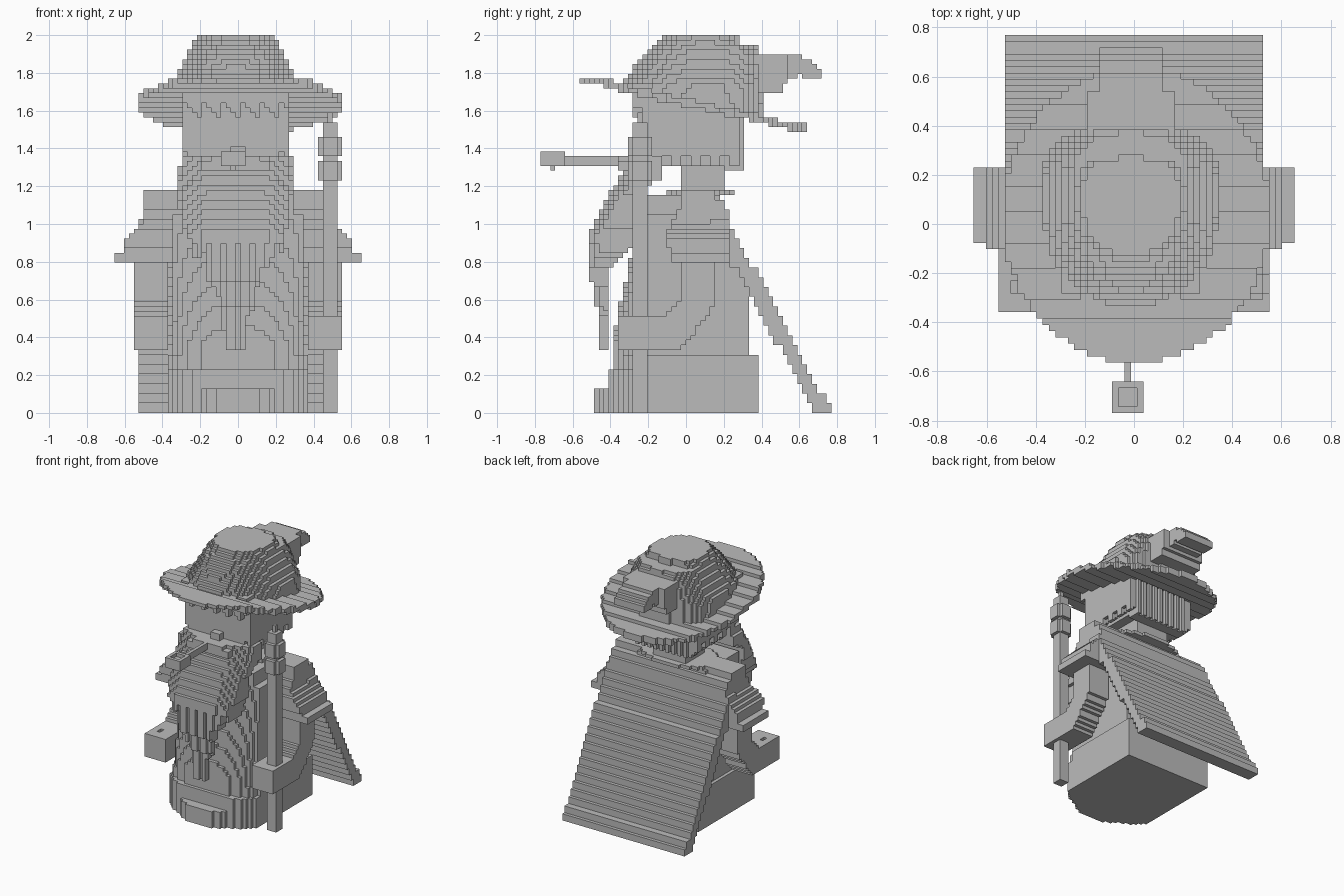
import bpy, bmesh, math

if "Cube" in bpy.data.objects:
    bpy.data.objects.remove(bpy.data.objects["Cube"], do_unlink=True)

V = 2 / 78      # block size
CX = -0.013     # centre of head and hat

mat = bpy.data.materials.new("stone_grey")
mat.use_nodes = True
GREY = (0.5, 0.5, 0.5, 1)
mat.diffuse_color = GREY
mat.node_tree.nodes["Principled BSDF"].inputs["Base Color"].default_value = GREY


def lerp(t, pts):
    """Value at t on a line through (position, value) points."""
    if t <= pts[0][0]:
        return pts[0][1]
    for (a, va), (b, vb) in zip(pts, pts[1:]):
        if t <= b:
            return va + (vb - va) * (t - a) / (b - a)
    return pts[-1][1]


def blocks(name, xs, ys, zs, inside=lambda x, y, z: True):
    """Fill a region with grid blocks and keep only its outer faces."""
    def span(lo_hi, shift):
        lo, hi = lo_hi
        return range(math.ceil(lo / V - shift), math.floor(hi / V - shift) + 1)

    cells = {(i, j, k) for i in span(xs, 0) for j in span(ys, 0.5) for k in span(zs, 0.5)
             if inside(i * V, (j + 0.5) * V, (k + 0.5) * V)}
    bm = bmesh.new()
    cache = {}

    def vert(p):
        if p not in cache:
            cache[p] = bm.verts.new(((p[0] - 0.5) * V, p[1] * V, p[2] * V))
        return cache[p]

    for c in sorted(cells):
        for axis in range(3):
            for side in (0, 1):
                n = list(c)
                n[axis] += 2 * side - 1
                if tuple(n) in cells:
                    continue
                u, w = (axis + 1) % 3, (axis + 2) % 3
                ring = []
                for du, dw in ((0, 0), (1, 0), (1, 1), (0, 1)):
                    p = list(c)
                    p[axis] += side
                    p[u] += du
                    p[w] += dw
                    ring.append(vert(tuple(p)))
                bm.faces.new(ring if side else ring[::-1])
    # merge flat neighbours into larger faces
    bmesh.ops.dissolve_limit(bm, angle_limit=0.01, verts=bm.verts, edges=bm.edges)
    me = bpy.data.meshes.new(name)
    bm.to_mesh(me)
    bm.free()
    me.materials.append(mat)
    ob = bpy.data.objects.new(name, me)
    bpy.context.collection.objects.link(ob)
    return ob


# cape: a sloping sheet behind the body, with slightly ragged sides
CAPE = [(0, 0.77), (0.53, 0.5), (0.95, 0.25), (1.15, 0.19)]


def cape(x, y, z):
    step = (math.floor(z / V / 2) + 0.5) * V * 2
    back = lerp(step, CAPE)
    return back - 0.1 < y < back and abs(x) < (0.53 if z < 1.03 else 0.5)


blocks("cape", (-0.53, 0.53), (0, 0.77), (0, 1.14), cape)


# robe: flat back and sides, rounded front, wider hem
def robe(x, y, z):
    half = 0.37 if z < 0.3 else 0.35 if z < 1.05 else 0.3
    back = 0.38 if z < 0.3 else min(0.33, lerp(z, CAPE) - 0.02)
    front = -0.42 if z < 0.23 else lerp(z, [(0.37, -0.39), (0.8, -0.3), (1.15, -0.24)])
    power = 3 if z < 0.23 else 2.5
    bow = max(0, 1 - (abs(x) / half) ** power) ** (1 / power)
    return abs(x) < half and -0.2 + (front + 0.2) * bow < y < back


blocks("robe", (-0.4, 0.4), (-0.43, 0.4), (0, 1.15), robe)
blocks("toes", (-0.2, 0.2), (-0.49, -0.3), (0, 0.13),
       lambda x, y, z: y > -0.49 + max(0, abs(x) - 0.1) * 0.6)
blocks("collar", (-0.3, 0.3), (-0.11, 0.26), (1.15, 1.19),
       lambda x, y, z: (x / 0.31) ** 2 + ((y - 0.07) / 0.19) ** 2 < 1)
blocks("neck", (-0.15, 0.13), (-0.03, 0.21), (1.15, 1.3))


# sleeves flare downwards, arms bend forward into fists
def sleeve(x, y, z):
    half = lerp(z, [(0.85, 0.65), (0.86, 0.61), (0.92, 0.59), (0.99, 0.51), (1.15, 0.5)])
    front = lerp(z, [(0.82, -0.08), (0.95, -0.1), (1.1, -0.03)])
    back = lerp(z, [(0.95, 0.23), (1.15, 0.15)])
    return abs(x) < half and front < y < back


def arm(x, y, z):
    back = lerp(z, [(0.34, -0.02), (0.5, 0.1), (0.6, 0.16)])
    front = -0.36 if z < 0.51 else lerp(z, [(0.51, -0.12), (0.6, -0.02)])
    hole = z > 0.46 and abs(abs(x) - 0.49) < 0.02 and abs(y + 0.25) < 0.02
    return front < y < back and not hole


for side, sign in (("left", 1), ("right", -1)):
    def reach(a, b):
        return tuple(sorted((a * sign, b * sign)))
    blocks(side + "_sleeve", reach(0.28, 0.66), (-0.13, 0.24), (0.8, 1.18), sleeve)
    blocks(side + "_arm", reach(0.36, 0.55), (-0.36, 0.17), (0.33, 0.82), arm)

# staff with cross-shaped rings and a thin tip
blocks("staff", (0.45, 0.53), (-0.285, -0.205), (0, 1.53))
for z in (1.23, 1.36):
    blocks("staff_ring", (0.42, 0.56), (-0.31, -0.18), (z, z + 0.08 + V / 2),
           lambda x, y, z: min(abs(x - 0.487), abs(y + 0.244)) < 0.04)
blocks("staff_tip", (0.47, 0.51), (-0.26, -0.23), (1.5, 1.58))


# head with hair hanging in uneven locks
def head(x, y, z):
    dx = abs(x - CX)
    face = dx < 0.235 and y > -0.23 and z > 1.3
    lock = (round(x / V) * 3 + round(y / V) * 5) % 4
    side_hair = dx > 0.2 and z > 1.3 + 0.03 * lock and -0.23 < y < 0.28
    back_hair = y > 0.2 and z > 1.28 and y < 0.31 - V * (lock % 2) and dx < 0.24
    return (face and y < 0.25) or side_hair or back_hair


blocks("head", (-0.3, 0.27), (-0.26, 0.31), (1.28, 1.73), head)
blocks("brow_fringe", (-0.3, 0.26), (-0.28, -0.2), (1.56, 1.74),
       lambda x, y, z: z > 1.57 + 0.025 * (round(x / V) * 3 % 4))
blocks("nose", (-0.05, 0.03), (-0.29, -0.2), (1.36, 1.42))


# beard: a domed top that narrows into hanging strands
FRONT = [(0.35, -0.46), (0.65, -0.48), (0.72, -0.51), (0.95, -0.51),
         (1.05, -0.46), (1.15, -0.41), (1.33, -0.3)]
WIDTH = [(0.35, 0.04), (0.5, 0.08), (0.62, 0.11), (0.75, 0.16), (0.85, 0.25),
         (1.05, 0.29), (1.2, 0.32), (1.35, 0.28)]


def beard(x, y, z):
    d = abs(x - CX)
    strand = round(x / V) % 3
    groove = V if strand == 0 and z < 0.9 else 0
    front = lerp(z, FRONT) + 2.6 * max(0, d - 0.13) ** 2 + groove
    back = lerp(z, [(0.75, -0.41), (0.9, -0.27), (1.18, -0.25), (1.24, -0.14)])
    return d < lerp(z - 0.04 * strand, WIDTH) and front < y < back


blocks("beard", (-0.36, 0.34), (-0.52, 0), (0.34, 1.37), beard)
blocks("moustache", (-0.2, 0.17), (-0.35, -0.2), (1.28, 1.37),
       lambda x, y, z: z < 1.38 - 0.25 * abs(x - CX))

# smoking pipe
blocks("pipe_stem", (-0.04, -0.01), (-0.66, -0.28), (1.31, 1.37))
blocks("pipe_bowl", (-0.1, 0.04), (-0.78, -0.64), (1.31, 1.39),
       lambda x, y, z: z < 1.36 or max(abs(x + V), abs(y + 0.705)) > 0.03)
blocks("pipe_knob", (-0.04, -0.01), (-0.72, -0.69), (1.28, 1.32))


# hat: tilted round brim, stepped crown, folded tip
def tilt(y):
    return lerp(y, [(-0.46, 1.755), (-0.3, 1.71), (0.4, 1.555), (0.57, 1.51)])


def brim(x, y, z):
    return (((x - 0.008) / 0.545) ** 2 + ((y - 0.035) / 0.6) ** 2 < 1
            and abs(z - tilt(y)) < 0.021)


def crown(x, y, z):
    half = lerp(z, [(1.6, 0.36), (1.73, 0.35), (1.8, 0.31), (1.87, 0.27), (1.95, 0.23), (2, 0.19)])
    front = lerp(z, [(1.65, -0.38), (1.72, -0.36), (1.8, -0.3), (1.9, -0.22), (2, -0.11)])
    back = lerp(z, [(1.9, 0.4), (1.94, 0.37), (1.96, 0.27)])
    if y < 0.1:
        bow, power = (y - 0.1) / (front - 0.1), 2.3
    else:
        bow, power = (y - 0.1) / (back - 0.1), 3.2
    return z > tilt(y) - 0.02 and abs((x - CX) / half) ** power + abs(bow) ** power < 1


def tip(x, y, z):
    top = lerp(y, [(0.54, 1.91), (0.66, 1.87), (0.72, 1.81)])
    low = lerp(y, [(0.5, 1.68), (0.52, 1.75), (0.6, 1.79), (0.65, 1.77)])
    return low < z < top and abs(x - CX) < (0.18 if y < 0.54 else 0.13)


blocks("hat_brim", (-0.58, 0.58), (-0.58, 0.65), (1.4, 1.9), brim)
blocks("hat_crown", (-0.4, 0.4), (-0.4, 0.42), (1.5, 2), crown)
blocks("hat_tip", (-0.2, 0.2), (0.3, 0.72), (1.66, 1.92), tip)
